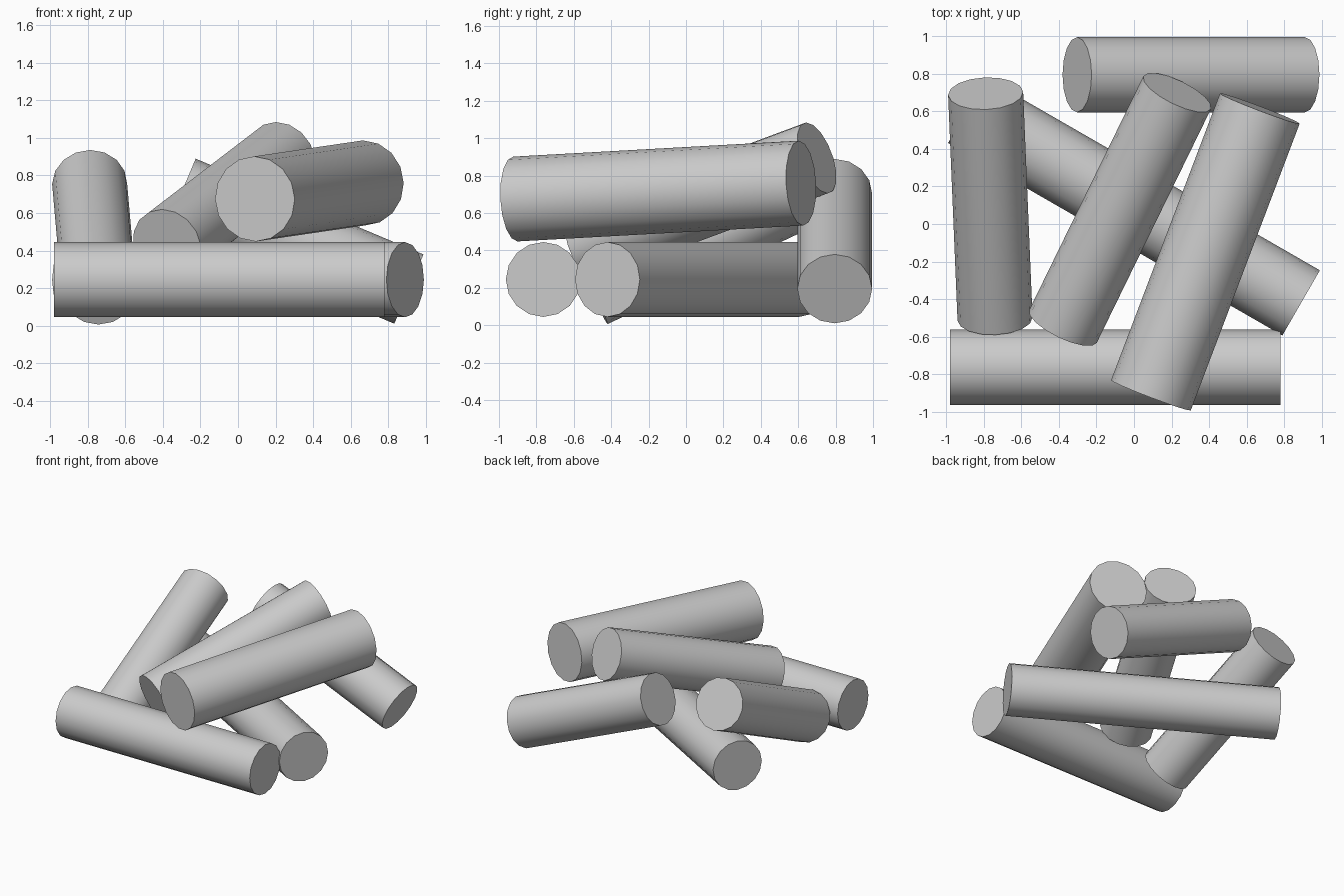
import bpy
from mathutils import Vector

if "Cube" in bpy.data.objects:
    bpy.data.objects.remove(bpy.data.objects["Cube"])


def log(name, a, b, r=0.2, sides=16):
    """Cylinder whose end centres lie at a and b."""
    a, b = Vector(a), Vector(b)
    axis = b - a
    bpy.ops.mesh.primitive_cylinder_add(vertices=sides, radius=r, depth=axis.length,
                                        location=(a + b) / 2,
                                        rotation=axis.to_track_quat('Z', 'Y').to_euler())
    ob = bpy.context.object
    ob.name = name
    bpy.ops.object.shade_smooth_by_angle(angle=0.7)
    return ob


# Bottom layer: two level logs
log("front_log", (-0.98, -0.763, 0.245), (0.78, -0.763, 0.245))
log("diagonal_log", (-0.89, 0.605, 0.245), (0.89, -0.42, 0.245))

# Leaning logs resting on the diagonal
log("left_log", (-0.74, -0.505, 0.187), (-0.79, 0.695, 0.755))
log("back_log", (-0.303, 0.795, 0.705), (0.91, 0.795, 0.195))
log("middle_log", (-0.378, -0.545, 0.43), (0.23, 0.70, 0.895))

# Thicker log on top of the pile
log("top_log", (0.09, -0.912, 0.675), (0.67, 0.615, 0.76), r=0.227)
